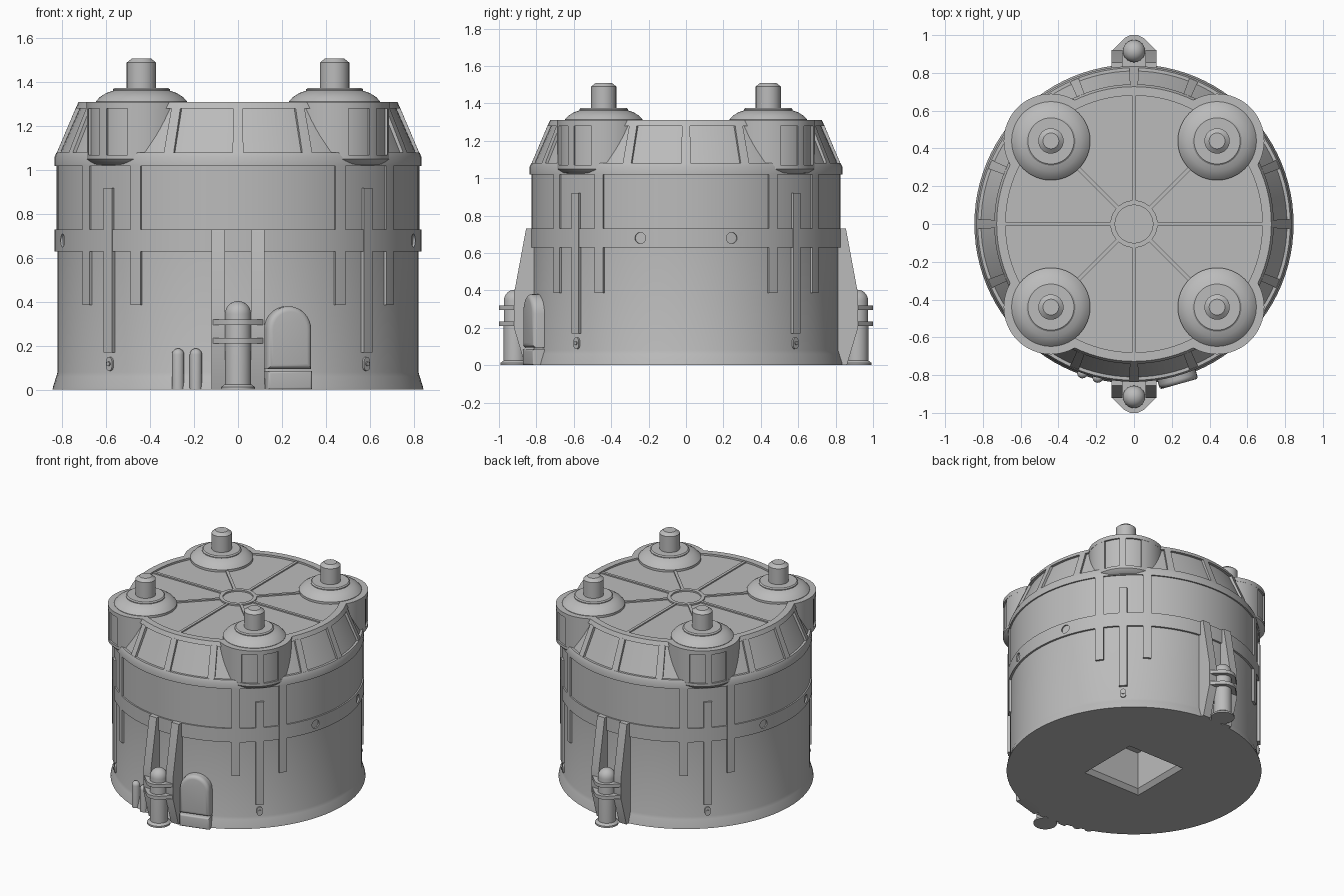
import bpy, bmesh
from math import sin, cos, pi, radians
from mathutils import Matrix, Vector

cube = bpy.data.objects.get("Cube")
if cube:
    bpy.data.objects.remove(cube, do_unlink=True)

grey = bpy.data.materials.new("plain grey")
grey.use_nodes = True
grey.diffuse_color = (0.5, 0.5, 0.5, 1)
grey.node_tree.nodes["Principled BSDF"].inputs["Base Color"].default_value = (0.5, 0.5, 0.5, 1)
parts = []


def finish(name, bm, matrix=None):
    bmesh.ops.recalc_face_normals(bm, faces=bm.faces[:])
    if matrix:
        bm.transform(matrix)
    mesh = bpy.data.meshes.new(name)
    bm.to_mesh(mesh)
    bm.free()
    mesh.materials.append(grey)
    ob = bpy.data.objects.new(name, mesh)
    bpy.context.collection.objects.link(ob)
    parts.append(ob)
    return ob


def lathe(name, profile, at=(0, 0, 0), steps=96):
    """Revolve an (r, z) profile about z."""
    bm = bmesh.new()
    vs = [bm.verts.new((r, 0, z)) for r, z in profile]
    es = [bm.edges.new(p) for p in zip(vs, vs[1:])]
    bmesh.ops.spin(bm, geom=vs + es, cent=(0, 0, 0), axis=(0, 0, 1),
                   angle=2 * pi, steps=steps, use_merge=True)
    bmesh.ops.remove_doubles(bm, verts=bm.verts[:], dist=0.0001)
    return finish(name, bm, Matrix.Translation(at))


def ring(name, r0, r1, z0, z1):
    return lathe(name, [(r0, z0), (r1, z0), (r1, z1), (r0, z1), (r0, z0)])


def arc_block(name, mid, half, low, high, at=(0, 0, 0), steps=6):
    """Curved block; low and high are (inner r, outer r, z); mid in degrees from -y to +x."""
    bm = bmesh.new()
    corners = [(low[0], low[2]), (low[1], low[2]), (high[1], high[2]), (high[0], high[2])]
    loops = []
    for i in range(steps + 1):
        a = radians(mid - half + 2 * half * i / steps)
        loops.append([bm.verts.new((r * sin(a), -r * cos(a), z)) for r, z in corners])
    for p, q in zip(loops, loops[1:]):
        for k in range(4):
            bm.faces.new((p[k], p[k - 1], q[k - 1], q[k]))
    bm.faces.new(loops[0])
    bm.faces.new(loops[-1])
    return finish(name, bm, Matrix.Translation(at))


def prism(name, points, along, matrix=None, bevel=0):
    """Extrude a flat outline by a vector, rounding the far rim if asked."""
    bm = bmesh.new()
    face = bm.faces.new([bm.verts.new(p) for p in points])
    moved = bmesh.ops.extrude_face_region(bm, geom=[face], use_keep_orig=True)["geom"]
    bmesh.ops.translate(bm, vec=along, verts=[g for g in moved if isinstance(g, bmesh.types.BMVert)])
    if bevel:
        rim = [g for g in moved if isinstance(g, bmesh.types.BMEdge)]
        bmesh.ops.bevel(bm, geom=rim, offset=bevel, segments=4, profile=0.5, affect='EDGES')
    return finish(name, bm, matrix)


def turn(degrees):
    return Matrix.Rotation(radians(degrees), 4, 'Z')


def half_circle(r, z, y, start=0, n=16):
    return [(r * cos(start + pi * i / n), y, z + r * sin(start + pi * i / n)) for i in range(n + 1)]


def cut(target, cutter):
    mod = target.modifiers.new("cut", 'BOOLEAN')
    mod.operation, mod.solver, mod.object = 'DIFFERENCE', 'EXACT', cutter
    bpy.context.view_layer.objects.active = target
    bpy.ops.object.modifier_apply(modifier=mod.name)


def discard(ob):
    parts.remove(ob)
    bpy.data.objects.remove(ob, do_unlink=True)


# Drum wall with flared foot and a square pit underneath
body = lathe("body", [(0, 0), (0.845, 0), (0.842, 0.015), (0.828, 0.06), (0.822, 0.08),
                      (0.822, 0.65), (0.826, 0.65), (0.826, 1.03), (0, 1.03)])
bm = bmesh.new()
rows = [[bm.verts.new((sx * h, sy * h, z)) for sx, sy in ((-1, -1), (1, -1), (1, 1), (-1, 1))]
        for h, z in ((0.24, -0.01), (0.205, 0.03), (0.205, 0.3))]
for p, q in zip(rows, rows[1:]):
    for k in range(4):
        bm.faces.new((p[k - 1], p[k], q[k], q[k - 1]))
bm.faces.new(rows[0])
bm.faces.new(rows[-1])
pit = finish("pit_cutter", bm)
cut(body, pit)
discard(pit)

# Middle band with round ports on the sides
band = ring("middle_band", 0.81, 0.836, 0.63, 0.73)
for a in (73, 107, 253, 287):
    m = turn(a) @ Matrix.Translation((0, -0.85, 0.68)) @ Matrix.Rotation(pi / 2, 4, 'X')
    bm = bmesh.new()
    bmesh.ops.create_cone(bm, cap_ends=True, segments=24, radius1=0.03, radius2=0.03, depth=0.06, matrix=m)
    port = finish("port_cutter", bm)
    cut(band, port)
    discard(port)

# Roof shell, ribs and pods
roof = lathe("roof", [(0, 1.02), (0.836, 1.02), (0.836, 1.06), (0.827, 1.08), (0.81, 1.08),
                      (0.722, 1.28), (0.74, 1.28), (0.727, 1.31), (0, 1.31)])
for i in range(16):
    arc_block("roof_rib", i * 22.5, 1.7, (0.78, 0.8275, 1.075), (0.69, 0.7385, 1.285))
floor_cutter = lathe("floor_cutter", [(0, 1.297), (0.68, 1.297), (0.68, 1.4), (0, 1.4)])
cut(roof, floor_cutter)

for a in (45, 135, 225, 315):
    at = (0.622 * sin(radians(a)), -0.622 * cos(radians(a)), 0)
    pod = lathe("corner_pod", [(0, 1.02), (0.2, 1.02), (0.228, 1.028), (0.25, 1.05), (0.25, 1.07),
                               (0.238, 1.07), (0.238, 1.28), (0.25, 1.28), (0.25, 1.31), (0, 1.31)], at, 64)
    cut(pod, floor_cutter)
    for off, half in ((0, 5), (-55, 25), (55, 25)):
        arc_block("pod_rib", a + off, half, (0.22, 0.249, 1.06), (0.22, 0.249, 1.285), at, 10)
    lathe("pod_cap", [(0, 1.29), (0.208, 1.29), (0.208, 1.313), (0.19, 1.333), (0.16, 1.352), (0.13, 1.362),
                      (0.13, 1.368), (0.122, 1.375), (0, 1.375)], at, 64)
    lathe("pod_stub", [(0, 1.37), (0.067, 1.37), (0.067, 1.49), (0.042, 1.51), (0, 1.51)], at, 32)

    # Wall strips beneath each pod
    for off in (-11, 11):
        arc_block("side_strip", a + off, 1.9, (0.8, 0.836, 0.385), (0.8, 0.836, 1.025))
    arc_block("centre_strip", a, 1.9, (0.8, 0.84, 0.17), (0.8, 0.84, 0.92))
    outline = half_circle(0.019, 0.13, -0.81) + half_circle(0.019, 0.105, -0.81, pi)
    prism("latch_plate", outline, Vector((0, -0.022, 0)), turn(a))
    dot = half_circle(0.01, 0.118, -0.81)[:-1] + half_circle(0.01, 0.118, -0.81, pi)[:-1]
    prism("latch_knob", dot, Vector((0, -0.029, 0)), turn(a))
discard(floor_cutter)

# Roof spokes and hub
ring("roof_hub", 0.1, 0.125, 1.29, 1.308)
for i in range(8):
    w = 0.01
    prism("roof_spoke", [(-w, -0.12, 1.29), (w, -0.12, 1.29), (w, -0.69, 1.29), (-w, -0.69, 1.29)],
          Vector((0, 0, 0.016)), turn(i * 45))

# Buttress fins, post and clamps at front and back
fin = [(-0.8, 0), (-0.86, 0), (-0.92, 0.2), (-0.92, 0.38), (-0.855, 0.73), (-0.8, 0.73)]
clamp = [(-0.12, -0.83), (-0.12, -0.915), (-0.05, -0.985), (-0.02, -1), (0.02, -1),
         (0.05, -0.985), (0.12, -0.915), (0.12, -0.83)]
for a in (0, 180):
    for x in (-0.12, 0.06):
        prism("buttress_fin", [(x, y, z) for y, z in fin], Vector((0.06, 0, 0)), turn(a))
    for z in (0.21, 0.295):
        prism("post_clamp", [(x, y, z) for x, y in clamp], Vector((0, 0, 0.025)), turn(a))
    dome = [(0.059 * cos(t * pi / 16), 0.345 + 0.059 * sin(t * pi / 16)) for t in range(8)]
    lathe("post", [(0, 0), (0.078, 0), (0.078, 0.012), (0.06, 0.025)] + dome + [(0, 0.404)],
          (0, -0.915 if a == 0 else 0.915, 0), 32)

# Arched hatch beside the front post
hatch = turn(15.7)
w = 0.105
prism("hatch_upper", [(-w, -0.78, 0.094)] + [(w, -0.78, 0.094)] + half_circle(w, 0.275, -0.78),
      Vector((0, -0.1, 0)), hatch, 0.025)
prism("hatch_sill", [(-w, -0.78, 0), (w, -0.78, 0), (w, -0.78, 0.086), (-w, -0.78, 0.086)],
      Vector((0, -0.1, 0)), hatch, 0.012)

# Two small pipes on the other side of the post
for x in (-0.273, -0.192):
    tip = [(0.028 * cos(t * pi / 12), 0.16 + 0.028 * sin(t * pi / 12)) for t in range(6)]
    lathe("small_pipe", [(0, 0), (0.028, 0)] + tip + [(0, 0.188)], (x, -(0.835 ** 2 - x * x) ** 0.5, 0), 24)

# Smooth curved faces, keep hard edges
bpy.ops.object.select_all(action='DESELECT')
for ob in parts:
    ob.select_set(True)
bpy.context.view_layer.objects.active = parts[0]
bpy.ops.object.shade_smooth_by_angle(angle=radians(30))
